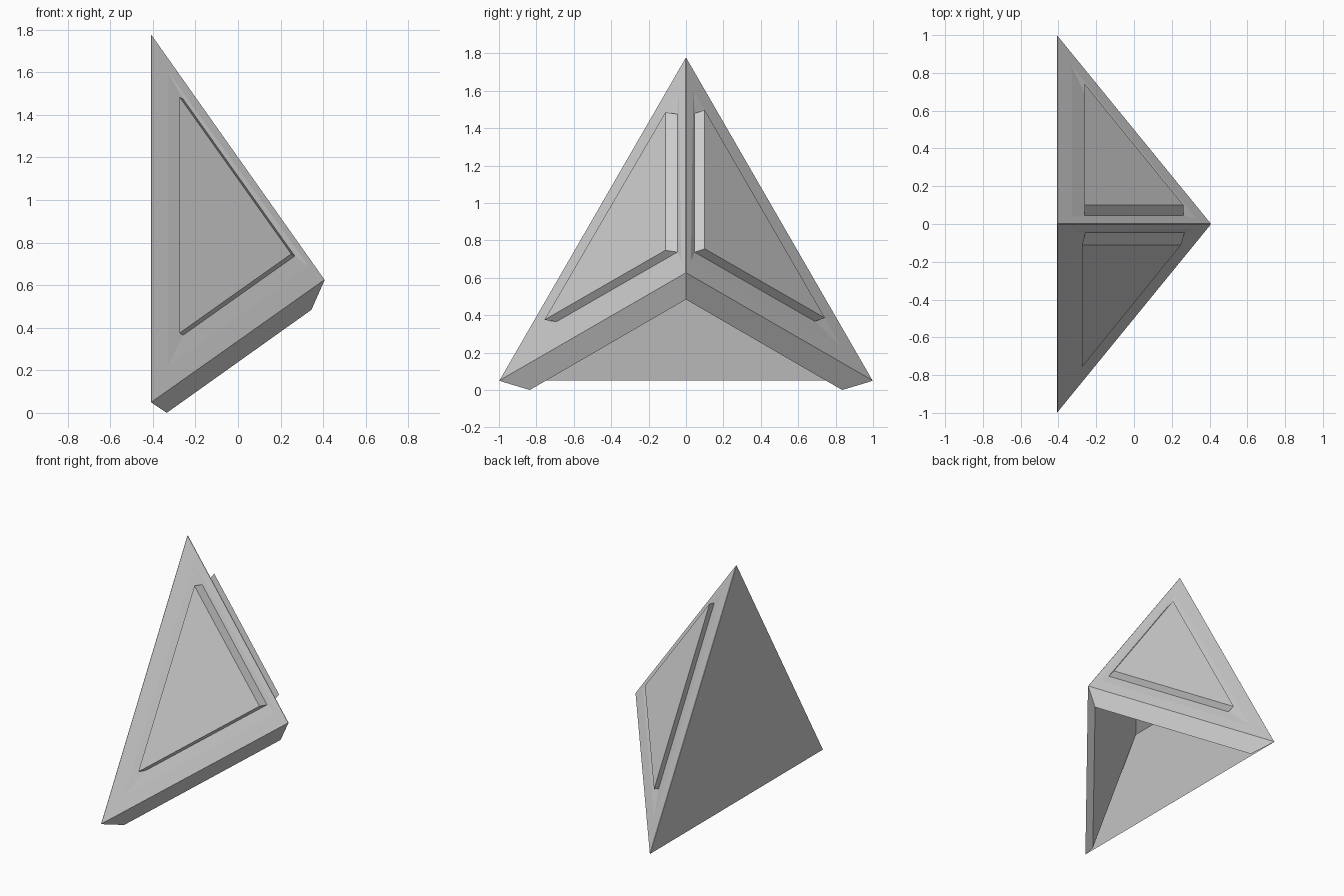
import bpy
import bmesh
from mathutils import Vector as V

if "Cube" in bpy.data.objects:
    bpy.data.objects.remove(bpy.data.objects["Cube"])

R2, R3, R6 = 2 ** 0.5, 3 ** 0.5, 6 ** 0.5
H = (2 / 3) ** 0.5 / 2                    # half the height of the corner pyramid
D = V((H, 0, 0.627))                      # square corner where the three faces meet
EA = V((-1 / R3, 0, 2 / R6))              # three mutually square edge directions


def edge_dir(s):
    return V((-1 / R3, s / R2, -1 / R6))


def corner(a, b, c):
    """Point measured along the three edges that leave the square corner."""
    return D + EA * a + edge_dir(1) * b + edge_dir(-1) * c


def ring(outer, inner):
    """Three quads joining two triangles."""
    return [(outer[i - 1], outer[i], inner[i], inner[i - 1]) for i in range(3)]


# Raised panel tops (near corner, upper, lower) and sideways push, per side
PANELS = {
    1: ([(0.262, 0.10, 0.755), (-0.262, 0.10, 1.497), (-0.262, 0.743, 0.385)],
        (-0.001, 0.054, 0.018)),
    -1: ([(0.25, -0.11, 0.747), (-0.275, -0.11, 1.485), (-0.275, -0.757, 0.375)],
         (-0.017, -0.064, 0.010)),
}

# Hollow corner: tapered cavity open at the bottom, with a flat ceiling
T = 0.095                                 # wall thickness at the rim
CEIL, T_TOP, FAR = 0.412, 0.167, 0.619    # ceiling height, thickness there, reach
top = corner(R2, 0, 0)
rim = corner(-0.08, T, T)
inner = corner(CEIL, T_TOP, T_TOP)
tips, ceiling = [], [inner]
faces = []
for s in (1, -1):
    def side(a, b, c=0.0):
        return corner(a, b, c) if s == 1 else corner(a, c, b)
    tip = side(0, R2)
    tip_in = V((-0.335, 0.835 * s, 0))
    wall_end = side(CEIL, FAR, T_TOP)
    tips.append(tip)
    ceiling.append(wall_end)
    # Outer face: flat border, shallow dished frame, raised panel
    dish = [side(0.093, 0.037), side(1.221, 0.055), side(0.093, 1.185)]
    panel, shift = PANELS[s]
    panel = [V(p) for p in panel]
    base = [p - V(shift) for p in panel]
    faces += ring([D, top, tip], dish) + ring(dish, base) + ring(base, panel)
    faces.append(panel)
    # Bottom rim, inner wall, end of wall against the back
    faces += [(D, tip, tip_in, rim),
              (rim, tip_in, wall_end, inner),
              (tip, tip_in, wall_end)]
faces += [ceiling,
          (top, tips[0], tips[1]),                          # back
          (tips[0], ceiling[1], ceiling[2], tips[1])]       # inside of back

bm = bmesh.new()
for pts in faces:
    bm.faces.new([bm.verts.new(p) for p in pts])
bmesh.ops.remove_doubles(bm, verts=bm.verts, dist=1e-5)
bmesh.ops.recalc_face_normals(bm, faces=bm.faces)

# Narrow chamfer on the three edges that run down from the top
ends = [D] + tips
edges = [e for e in bm.edges
         if any((v.co - top).length < 1e-4 for v in e.verts)
         and any((v.co - p).length < 1e-4 for v in e.verts for p in ends)]
bmesh.ops.bevel(bm, geom=edges, offset=0.003, segments=1, affect='EDGES')

me = bpy.data.meshes.new("corner_shell")
bm.to_mesh(me)
bm.free()
ob = bpy.data.objects.new("corner_shell", me)
bpy.context.collection.objects.link(ob)
